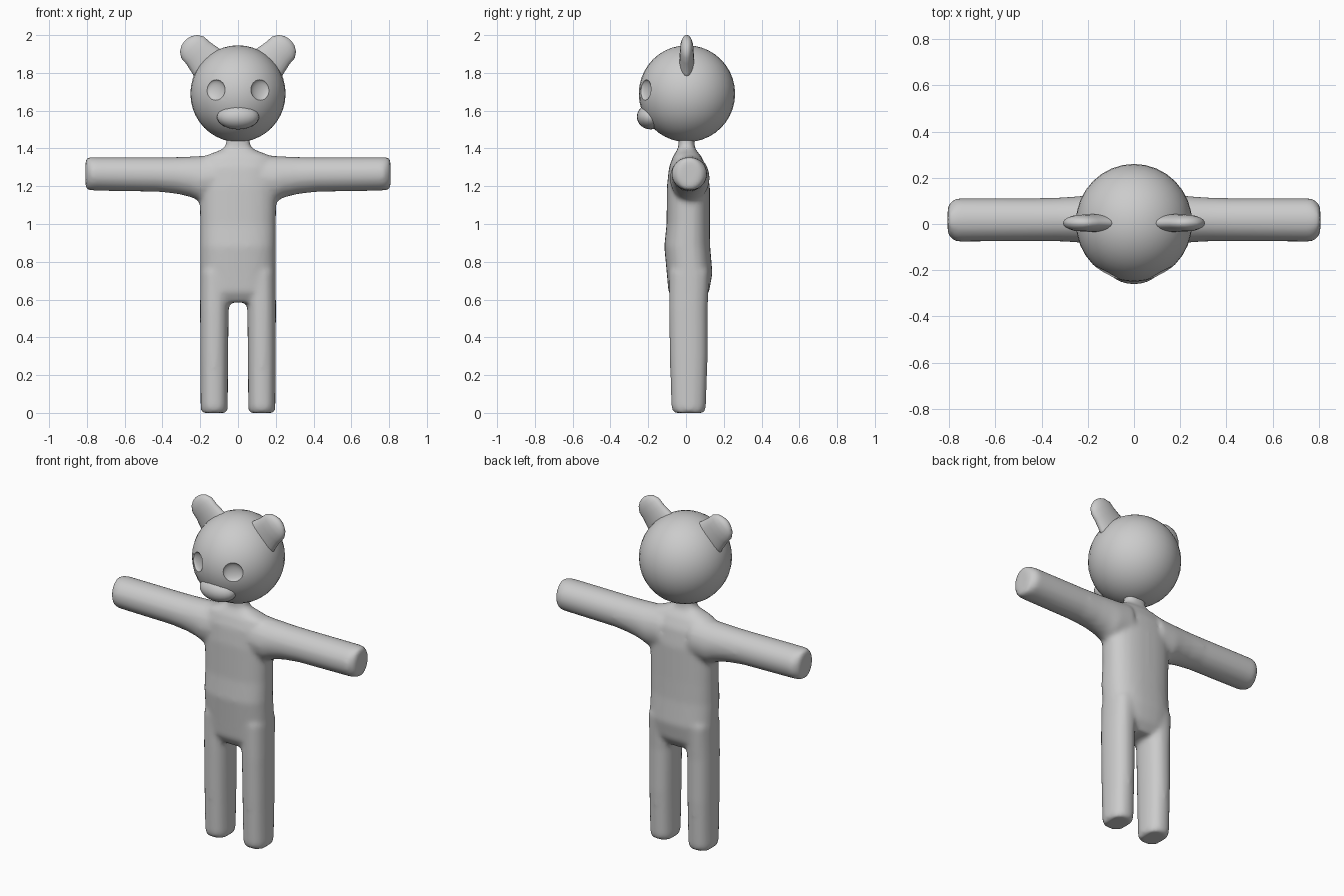
import bpy, bmesh
from math import sin, cos, pi, copysign
from mathutils import Vector

if "Cube" in bpy.data.objects:
    bpy.data.objects.remove(bpy.data.objects["Cube"])

HEAD = Vector((0, 0.005, 1.69))


def loft(bm, rings, place, n=24, power=2.0):
    """Skin rings (t, u_centre, v_min, v_max, u_radius); place() maps u,v,t to x,y,z."""
    loops = []
    for t, uc, v0, v1, ru in rings:
        loop = []
        for i in range(n):
            a = 2 * pi * i / n
            c, s = (copysign(abs(k) ** (2 / power), k) for k in (cos(a), sin(a)))
            loop.append(bm.verts.new(place(uc + ru * c, (v0 + v1) / 2 + (v1 - v0) / 2 * s, t)))
        loops.append(loop)
    for a, b in zip(loops, loops[1:]):
        for i in range(n):
            j = (i + 1) % n
            bm.faces.new((a[i], a[j], b[j], b[i]))
    bm.faces.new(loops[0])
    bm.faces.new(loops[-1])


def finish(bm, name):
    bmesh.ops.recalc_face_normals(bm, faces=bm.faces)
    for f in bm.faces:
        f.smooth = True
    mesh = bpy.data.meshes.new(name)
    bm.to_mesh(mesh)
    bm.free()
    ob = bpy.data.objects.new(name, mesh)
    bpy.context.collection.objects.link(ob)
    return ob


def ball(name, centre, radii, segments=24, rings=16, direction=None):
    bm = bmesh.new()
    bmesh.ops.create_uvsphere(bm, u_segments=segments, v_segments=rings, radius=1)
    bmesh.ops.scale(bm, vec=radii, verts=bm.verts)
    ob = finish(bm, name)
    ob.location = centre
    if direction:
        ob.rotation_euler = direction.to_track_quat('Z', 'Y').to_euler()
    return ob


# Body: torso, neck, arms and legs fused into one smooth skin
torso = [
    (0.585, 0, -0.06, 0.085, 0.185), (0.64, 0, -0.093, 0.122, 0.2),
    (0.74, 0, -0.102, 0.14, 0.2), (0.88, 0, -0.115, 0.128, 0.2),
    (1.0, 0, -0.103, 0.126, 0.2), (1.2, 0, -0.101, 0.126, 0.205),
    (1.3, 0, -0.09, 0.11, 0.205), (1.36, 0, -0.068, 0.08, 0.175),
    (1.395, 0, -0.045, 0.05, 0.085), (1.42, 0, -0.04, 0.045, 0.062),
    (1.49, 0, -0.04, 0.045, 0.065),
]
arm = [  # u is height, t is the distance outwards
    (0.1, 1.245, -0.085, 0.125, 0.125), (0.2, 1.24, -0.085, 0.125, 0.12),
    (0.25, 1.25, -0.08, 0.12, 0.108), (0.32, 1.257, -0.076, 0.115, 0.098),
    (0.42, 1.262, -0.075, 0.112, 0.092), (0.775, 1.266, -0.077, 0.112, 0.089),
    (0.807, 1.266, -0.045, 0.08, 0.085),
]
leg = [
    (0.0, 0.126, -0.066, 0.097, 0.069), (0.03, 0.126, -0.078, 0.106, 0.072),
    (0.3, 0.126, -0.086, 0.115, 0.074), (0.55, 0.125, -0.09, 0.115, 0.076),
    (0.75, 0.12, -0.09, 0.125, 0.08),
]
bm = bmesh.new()
loft(bm, torso, lambda u, v, t: (u, v, t), 32, 2.5)
for side in (1, -1):
    loft(bm, arm, lambda u, v, t: (side * t, v, u))
    loft(bm, leg, lambda u, v, t: (side * u, v, t), power=2.3)
body = finish(bm, "body")
remesh = body.modifiers.new("fuse", 'REMESH')
remesh.mode = 'VOXEL'
remesh.voxel_size = 0.014
remesh.use_smooth_shade = True
smooth = body.modifiers.new("blend", 'SMOOTH')
smooth.factor = 0.5
smooth.iterations = 6

# Head with a dished socket for each eye
head = ball("head", HEAD, (0.252, 0.255, 0.256), 32, 20)
for side in (1, -1):
    d = Vector((side * 0.12, -0.224, 0.02)).normalized()
    cutter = ball("eye_cutter", HEAD + d * 0.251, (0.056, 0.056, 0.022), 24, 12, d)
    cutter.hide_render = True
    cutter.hide_set(True)
    cut = head.modifiers.new("eye_socket", 'BOOLEAN')
    cut.operation = 'DIFFERENCE'
    cut.solver = 'EXACT'
    cut.object = cutter

# Muzzle
ball("muzzle", (0, -0.187, 1.568), (0.112, 0.073, 0.067))

# Ears: flat rounded paddles leaning outwards
ear = [
    (0, 0, -0.037, 0.045, 0.112), (0.06, 0, -0.035, 0.043, 0.097),
    (0.12, 0, -0.033, 0.041, 0.085), (0.16, 0, -0.031, 0.039, 0.083),
    (0.19, 0, -0.024, 0.032, 0.064), (0.208, 0, -0.012, 0.022, 0.035),
    (0.214, 0, 0.0, 0.008, 0.008),
]
for side, label in ((1, "left"), (-1, "right")):
    bm = bmesh.new()
    loft(bm, ear, lambda u, v, t: (side * (0.13 + 0.69 * t + 0.72 * u), v,
                                   1.82 + 0.72 * t - 0.69 * u), 20)
    finish(bm, "ear_" + label)

# Keep the socket rims crisp
bpy.ops.object.select_all(action='DESELECT')
head.select_set(True)
bpy.context.view_layer.objects.active = head
for m in [m.name for m in head.modifiers]:
    bpy.ops.object.modifier_apply(modifier=m)
bpy.ops.object.shade_smooth_by_angle(angle=0.5)
for ob in [o for o in bpy.data.objects if o.name.startswith("eye_cutter")]:
    bpy.data.objects.remove(ob)
